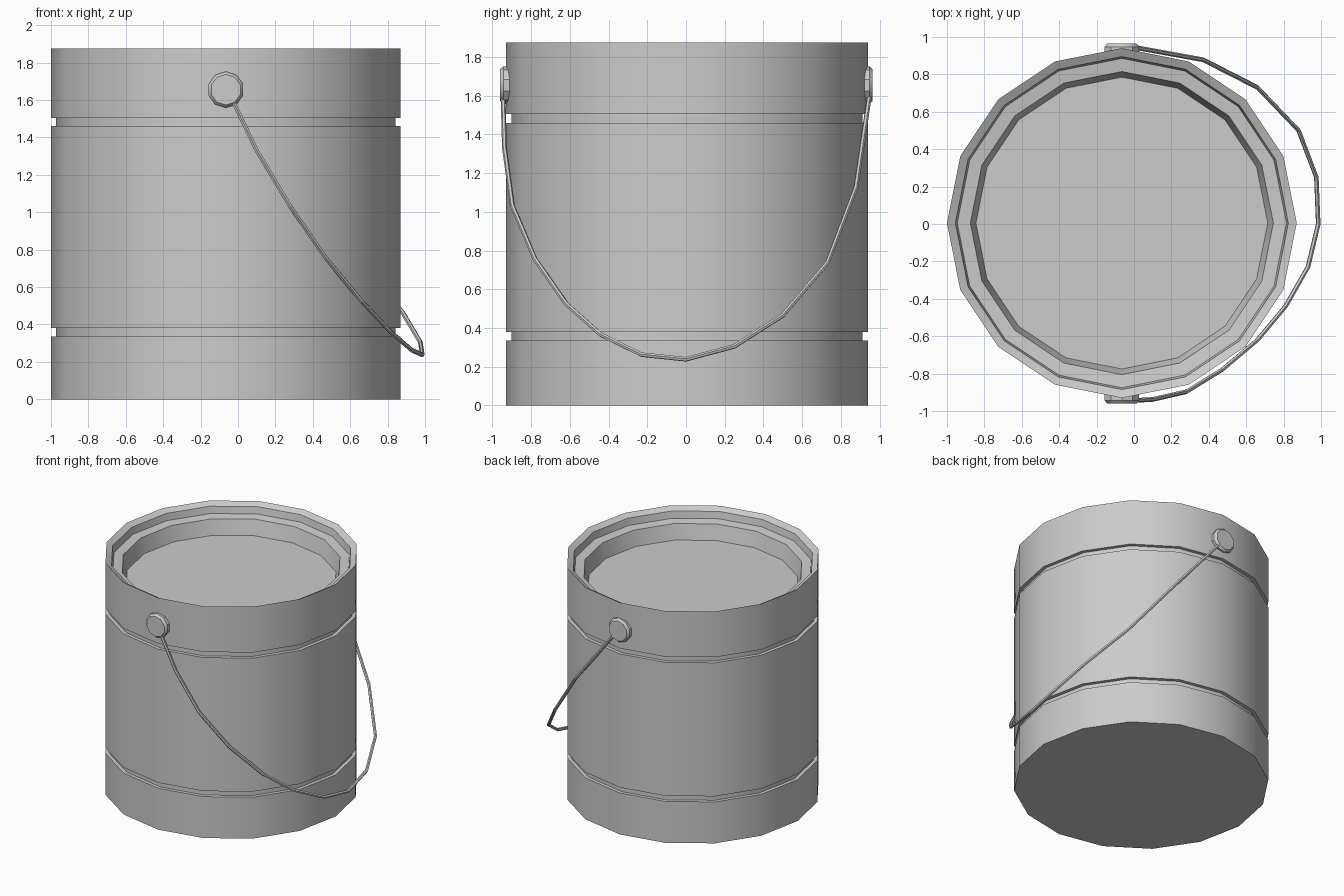
import bpy, bmesh, math
from mathutils import Matrix

if "Cube" in bpy.data.objects:
    bpy.data.objects.remove(bpy.data.objects["Cube"])

CX, CY = -0.065, 0.005


def lathe(name, profile, sides, matrix, phase=0.0):
    """Revolve an (r, z) profile about local z, capping both ends."""
    bm = bmesh.new()
    rings = []
    for r, z in profile:
        ring = []
        for i in range(sides):
            a = phase + 2 * math.pi * i / sides
            ring.append(bm.verts.new((r * math.cos(a), r * math.sin(a), z)))
        rings.append(ring)
    for lo, hi in zip(rings, rings[1:]):
        for i in range(sides):
            j = (i + 1) % sides
            bm.faces.new((lo[i], lo[j], hi[j], hi[i]))
    bm.faces.new(rings[0][::-1])
    bm.faces.new(rings[-1])
    bm.transform(matrix)
    bmesh.ops.recalc_face_normals(bm, faces=bm.faces[:])
    mesh = bpy.data.meshes.new(name)
    bm.to_mesh(mesh)
    bm.free()
    obj = bpy.data.objects.new(name, mesh)
    bpy.context.collection.objects.link(obj)
    bpy.ops.object.select_all(action='DESELECT')
    obj.select_set(True)
    bpy.context.view_layer.objects.active = obj
    bpy.ops.object.shade_smooth_by_angle(angle=math.radians(30))
    return obj


# Can body with two grooves, stepped rim and sunken lid
R, G = 0.935, 0.907
body = [(R, 0)]
for z0, z1 in ((0.335, 0.38), (1.46, 1.505)):
    body += [(R, z0), (G, z0), (G, z1), (R, z1)]
body += [(R, 1.875), (0.89, 1.85), (0.88, 1.795), (0.81, 1.785), (0.78, 1.665)]
lathe("can_body", body, 16, Matrix.Translation((CX, CY, 0)))

# Round handle mounts on front and back
mount = [(0.097, 0.895), (0.097, 0.945), (0.082, 0.963)]
for name, angle in (("front_mount", math.pi / 2), ("back_mount", -math.pi / 2)):
    place = Matrix.Translation((CX, 0.002, 1.655)) @ Matrix.Rotation(angle, 4, 'X')
    lathe(name, mount, 10, place, math.pi / 10)

# Wire handle hanging down to the right
path = [(-0.05, -0.945, 1.64), (-0.02, -0.945, 1.58), (0.10, -0.938, 1.33),
        (0.28, -0.897, 1.03), (0.47, -0.78, 0.755), (0.66, -0.62, 0.525),
        (0.81, -0.44, 0.365), (0.93, -0.23, 0.262), (0.985, 0.0, 0.238),
        (0.975, 0.25, 0.305), (0.88, 0.50, 0.465), (0.66, 0.73, 0.735),
        (0.37, 0.878, 1.125), (0.0, 0.945, 1.58), (-0.05, 0.948, 1.64)]
curve = bpy.data.curves.new("wire_handle", 'CURVE')
curve.dimensions = '3D'
curve.bevel_depth = 0.0125
curve.bevel_resolution = 1
curve.use_fill_caps = True
spline = curve.splines.new('POLY')
spline.points.add(len(path) - 1)
for point, co in zip(spline.points, path):
    point.co = (*co, 1)
spline.use_smooth = False
bpy.context.collection.objects.link(bpy.data.objects.new("wire_handle", curve))
